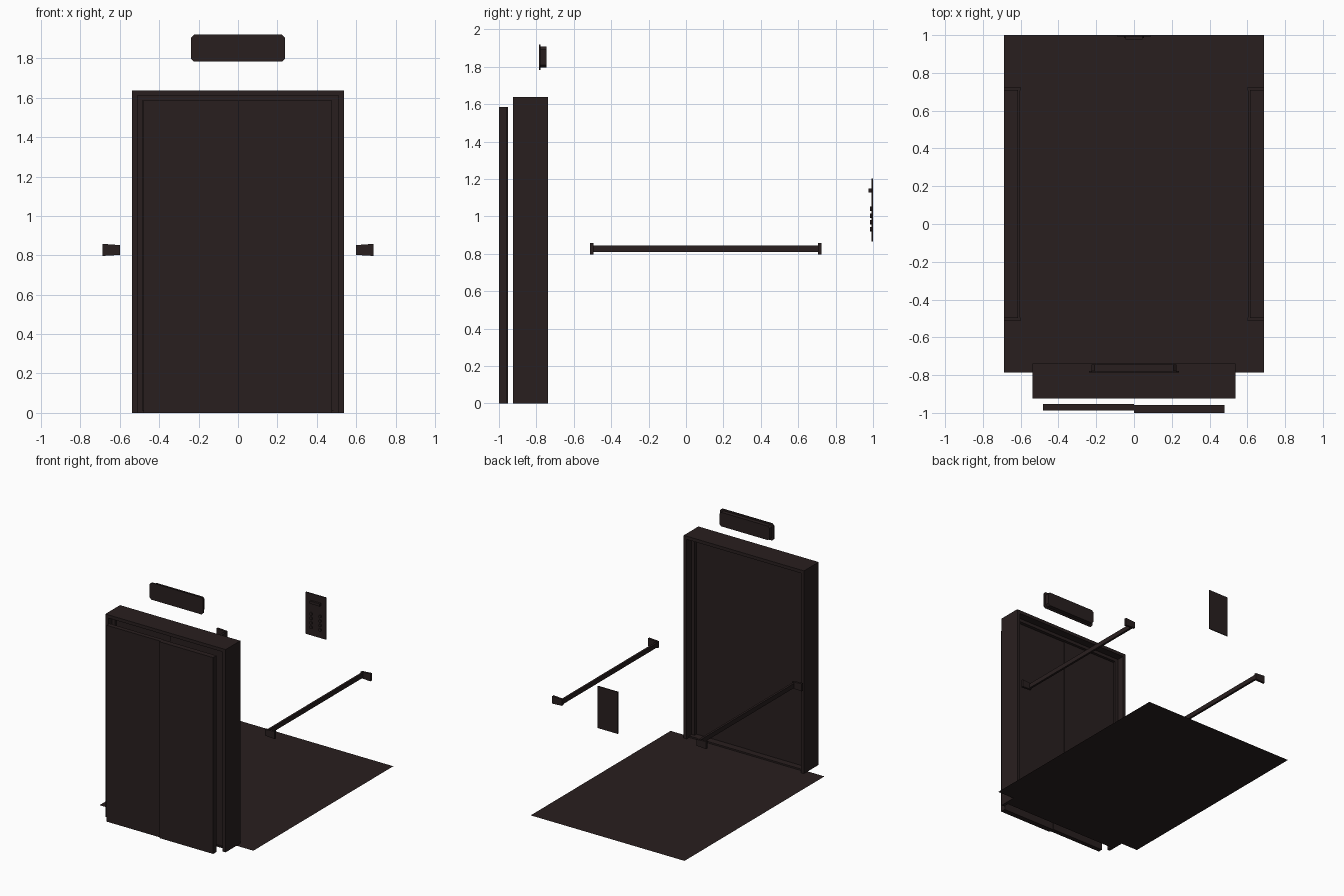
import bpy, bmesh, math
from mathutils import Matrix

if "Cube" in bpy.data.objects:
    bpy.data.objects.remove(bpy.data.objects["Cube"])

dark = bpy.data.materials.new("dark brown metal")
dark.diffuse_color = (0.0215, 0.0135, 0.0135, 1)
dark.use_nodes = True
dark.node_tree.nodes["Principled BSDF"].inputs["Base Color"].default_value = dark.diffuse_color


def finish(name, bm):
    bmesh.ops.recalc_face_normals(bm, faces=bm.faces)
    me = bpy.data.meshes.new(name)
    bm.to_mesh(me)
    bm.free()
    me.materials.append(dark)
    ob = bpy.data.objects.new(name, me)
    bpy.context.collection.objects.link(ob)
    return ob


def add_prism(bm, pts, y0, y1):
    """Extrude an x-z outline from y0 to y1."""
    a = [bm.verts.new((x, y0, z)) for x, z in pts]
    b = [bm.verts.new((x, y1, z)) for x, z in pts]
    bm.faces.new(a)
    bm.faces.new(b[::-1])
    n = len(pts)
    for i in range(n):
        j = (i + 1) % n
        bm.faces.new((a[i], b[i], b[j], a[j]))


def prism(name, pts, y0, y1):
    bm = bmesh.new()
    add_prism(bm, pts, y0, y1)
    return finish(name, bm)


def rect(x0, x1, z0, z1):
    return [(x0, z0), (x1, z0), (x1, z1), (x0, z1)]


def box(name, x0, x1, y0, y1, z0, z1):
    return prism(name, rect(x0, x1, z0, z1), y0, y1)


def arch(name, xo, zo, t, y0, y1):
    """Door surround: two posts and a lintel."""
    xi, zi = xo - t, zo - t
    prism(name, [(-xo, 0), (-xo, zo), (xo, zo), (xo, 0),
                 (xi, 0), (xi, zi), (-xi, zi), (-xi, 0)], y0, y1)


def chamfered(w, z0, z1, c):
    return [(-w + c, z0), (w - c, z0), (w, z0 + c), (w, z1 - c),
            (w - c, z1), (-w + c, z1), (-w, z1 - c), (-w, z0 + c)]


# Floor sheet
bm = bmesh.new()
bm.faces.new([bm.verts.new(p) for p in
              ((-.687, -.785, 0), (.687, -.785, 0), (.687, 1, 0), (-.687, 1, 0))])
finish("floor", bm)

# Stepped door frame and threshold
arch("door_frame", .537, 1.637, .026, -.925, -.738)
arch("door_frame_inner_step", .511, 1.611, .026, -.875, -.80)
box("threshold", -.511, .511, -.88, -.77, 0, .012)

# Two pairs of sliding doors: outer (landing) pair and inner pair set in the frame
for pair, dy, w in (("outer", 0, .481), ("inner", .13, .487)):
    box(pair + "_left_door", -w, 0, -.988 + dy, -.952 + dy, 0, 1.585)
    box(pair + "_right_door", 0, w - .003, -1.0 + dy, -.957 + dy, 0, 1.585)

# Handrails with tapered end brackets
for side, s in (("left", -1), ("right", 1)):
    a, b = sorted((s * .603, s * .62))
    box(side + "_handrail", a, b, -.505, .715, .808, .845)
    for end, y0 in (("front", -.513), ("rear", .707)):
        prism(f"{side}_{end}_rail_bracket",
              [(s * .60, .802), (s * .687, .797), (s * .687, .858), (s * .60, .852)],
              y0, y0 + .018)

# Floor indicator over the door
prism("indicator_plate", chamfered(.239, 1.783, 1.92, .015), -.785, -.777)
prism("indicator_housing", chamfered(.224, 1.795, 1.908, .015), -.777, -.745)

# Control panel on the rear wall
box("control_panel", -.09, .09, .992, 1.0, .865, 1.203)
box("panel_display", -.045, .045, .976, .992, 1.127, 1.148)
bm = bmesh.new()
for z in (.932, .968, 1.004, 1.04):
    for x in (-.04, .04):
        bmesh.ops.create_cone(bm, cap_ends=True, segments=16, radius1=.012, radius2=.012,
                              depth=.009, matrix=Matrix.Translation((x, .988, z))
                              @ Matrix.Rotation(math.pi / 2, 4, 'X'))
finish("panel_buttons", bm)
